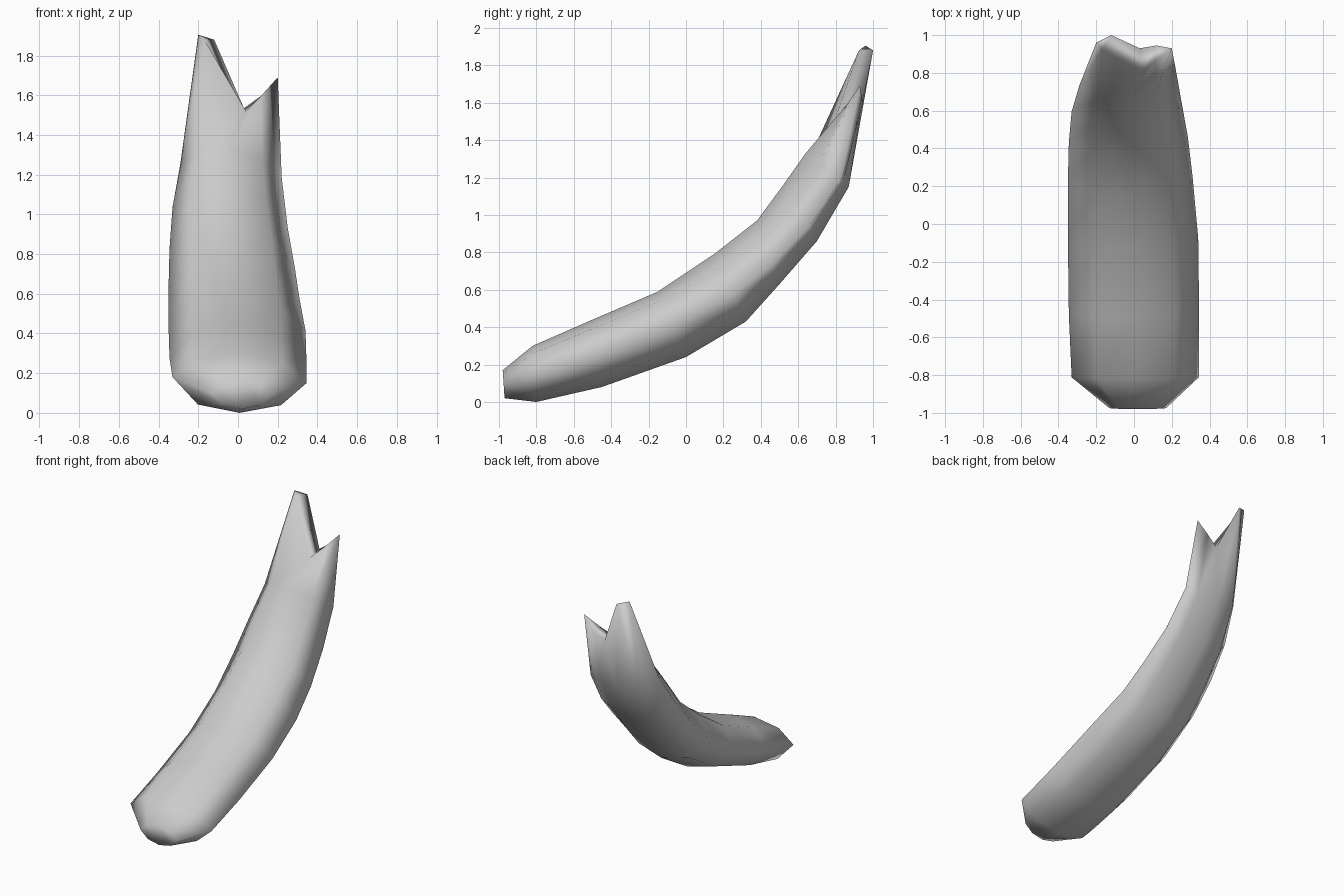
import bpy, bmesh
from mathutils import Vector

if "Cube" in bpy.data.objects:
    bpy.data.objects.remove(bpy.data.objects["Cube"])

# Sections along the bend: front (y, z), back (y, z), left x, right x,
# depth of the left and right edges (0 = front, 1 = back)
sections = [
    ((-.98, .17), (-.97, .02), -.13, .17, .5, .5),
    ((-.82, .30), (-.80, .00), -.33, .345, .4, .5),
    ((-.50, .44), (-.45, .08), -.345, .345, .45, .5),
    ((-.15, .59), (.00, .24), -.35, .34, .45, .5),
    ((.15, .79), (.32, .43), -.35, .31, .45, .6),
    ((.38, .97), (.50, .63), -.345, .285, .42, .68),
    ((.52, 1.16), (.70, .86), -.33, .25, .42, .75),
    ((.64, 1.33), (.87, 1.15), -.29, .22, .4, .8),
]


def ring(front, back, xl, xr, tl, tr):
    """Eight points round one section, starting at the left edge."""
    mid, half = (xl + xr) / 2, (xr - xl) / 2
    f, b = Vector((0, *front)), Vector((0, *back))

    def point(u, t):
        p = f.lerp(b, t)
        p.x = mid + u * half
        return p
    lean = (tr - .5) * .6
    return [point(-1, tl), point(-.62, .1), point(0, 0), point(.62, .13 + lean),
            point(1, tr), point(.62, .87), point(0, 1), point(-.62, .86)]


rings = [ring(*s) for s in sections]
# Split end: tall left prong, notch, short right prong
rings.append([Vector(p) for p in (
    (-.20, .96, 1.905), (-.17, .925, 1.88), (.04, .80, 1.52), (.11, .86, 1.59),
    (.20, .93, 1.69), (.12, .945, 1.60), (.03, .93, 1.535), (-.12, 1.0, 1.88))])

bm = bmesh.new()
loops = [[bm.verts.new(p) for p in r] for r in rings]
for a, b in zip(loops, loops[1:]):
    for i in range(8):
        j = (i + 1) % 8
        bm.faces.new((a[i], a[j], b[j], b[i]))
# End caps bridge the front row to the back row
for r in (loops[0], loops[-1]):
    bm.faces.new((r[0], r[1], r[7]))
    bm.faces.new((r[1], r[2], r[6], r[7]))
    bm.faces.new((r[2], r[3], r[5], r[6]))
    bm.faces.new((r[3], r[4], r[5]))
bmesh.ops.recalc_face_normals(bm, faces=bm.faces)

mesh = bpy.data.meshes.new("curved_shard")
bm.to_mesh(mesh)
bm.free()
shard = bpy.data.objects.new("curved_shard", mesh)
bpy.context.collection.objects.link(shard)
for p in mesh.polygons:
    p.use_smooth = True
